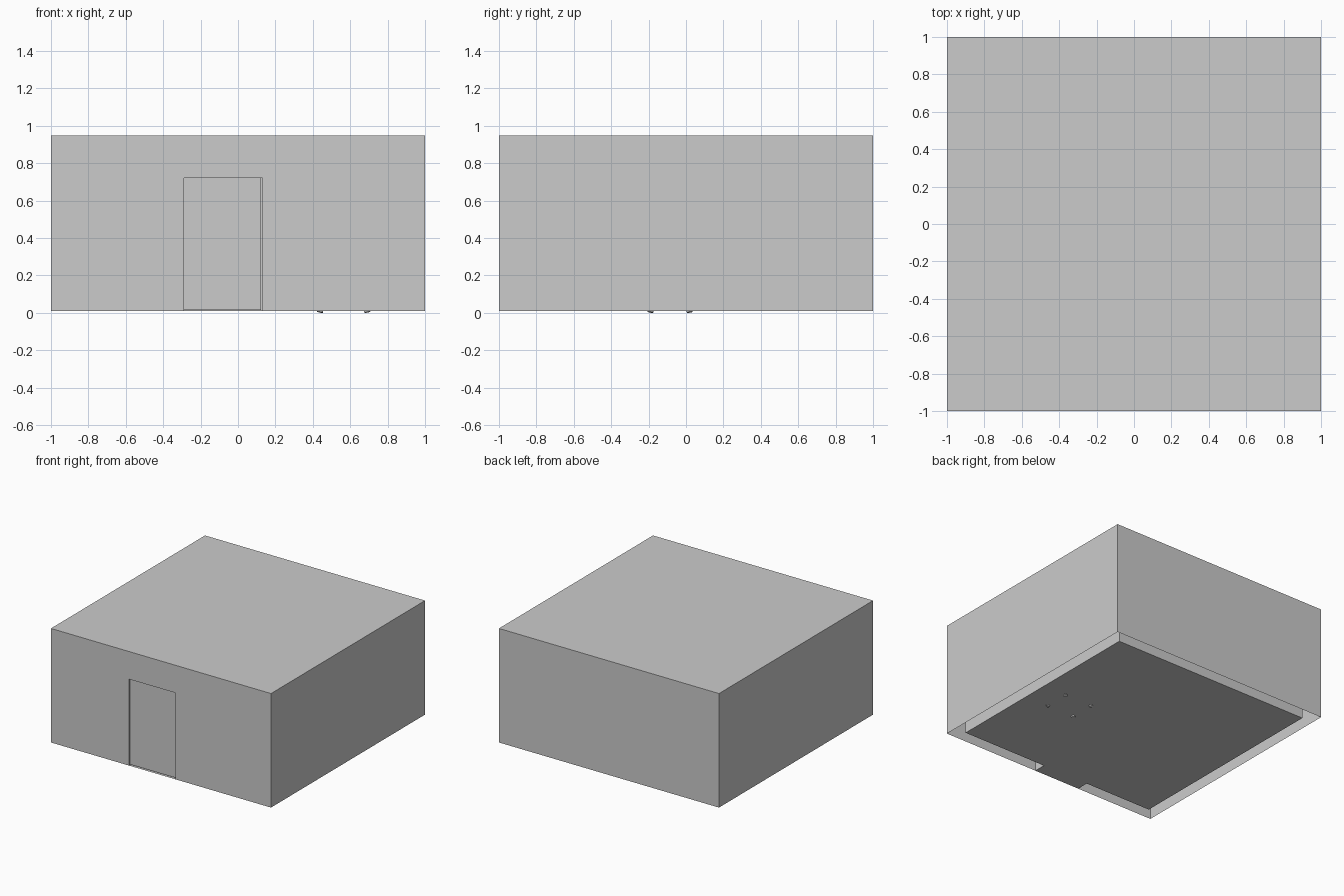
import bpy, bmesh
from mathutils import Vector

if "Cube" in bpy.data.objects:
    bpy.data.objects.remove(bpy.data.objects["Cube"])

BOTTOM, TOP = 0.01, 0.947          # room height range
OUT, INN, CEIL = 1.0, 0.9, 0.85    # outer / inner half widths, ceiling height
DL, DR, DT = -0.29, 0.13, 0.72     # doorway left, right, top


def mesh_object(name, bm):
    me = bpy.data.meshes.new(name)
    bm.to_mesh(me)
    bm.free()
    ob = bpy.data.objects.new(name, me)
    bpy.context.collection.objects.link(ob)
    return ob


def quad(bm, *pts):
    bm.faces.new([bm.verts.new(p) for p in pts])


def box(name, lo, hi):
    bm = bmesh.new()
    bmesh.ops.create_cube(bm, size=1)
    lo, hi = Vector(lo), Vector(hi)
    for v in bm.verts:
        v.co = (lo + hi) / 2 + Vector(a * b for a, b in zip(v.co, hi - lo))
    return mesh_object(name, bm)


def rod(name, a, b, r1, r2, sides=12):
    a, b = Vector(a), Vector(b)
    bm = bmesh.new()
    bmesh.ops.create_cone(bm, cap_ends=True, segments=sides, radius1=r1,
                          radius2=r2, depth=(b - a).length)
    q = (b - a).to_track_quat('Z', 'Y')
    for v in bm.verts:
        v.co = q @ v.co + (a + b) / 2
    for f in bm.faces:
        f.smooth = len(f.verts) == 4
    return mesh_object(name, bm)


def wall_skin(bm, h, top):
    """Three plain sides, a lid, and a front side with the doorway cut out."""
    z = BOTTOM
    for p, q in (((h, -h), (h, h)), ((h, h), (-h, h)), ((-h, h), (-h, -h))):
        quad(bm, (*p, z), (*q, z), (*q, top), (*p, top))
    quad(bm, (-h, -h, top), (h, -h, top), (h, h, top), (-h, h, top))
    for x0, x1, z0, z1 in ((-h, DL, z, DT), (DR, h, z, DT),
                           (-h, DL, DT, top), (DL, DR, DT, top), (DR, h, DT, top)):
        quad(bm, (x0, -h, z0), (x1, -h, z0), (x1, -h, z1), (x0, -h, z1))


# Room: outer skin open below, inner skin with floor, doorway lining
bm = bmesh.new()
wall_skin(bm, OUT, TOP)
inner = bmesh.new()
wall_skin(inner, INN, CEIL)
quad(inner, (-INN, -INN, BOTTOM), (-INN, INN, BOTTOM), (INN, INN, BOTTOM), (INN, -INN, BOTTOM))
for f in inner.faces:
    quad(bm, *[v.co for v in reversed(f.verts)])
inner.free()
loop = [(DL, BOTTOM), (DR, BOTTOM), (DR, DT), (DL, DT)]
for (x0, z0), (x1, z1) in zip(loop, loop[1:] + loop[:1]):
    quad(bm, (x0, -OUT, z0), (x1, -OUT, z1), (x1, -INN, z1), (x0, -INN, z0))
bmesh.ops.remove_doubles(bm, verts=bm.verts, dist=1e-5)
mesh_object("room_walls", bm)

# Door leaf, set slightly back in the opening
box("door", (DL, -OUT + 0.012, BOTTOM + 0.006), (DR - 0.006, -OUT + 0.06, DT))

# Chair whose splayed feet poke just through the floor
CX, CY, SEAT = 0.565, -0.085, 0.17
for sx in (-1, 1):
    for sy in (-1, 1):
        rod("chair_leg", (CX + sx * 0.127, CY + sy * 0.105, 0.003),
            (CX + sx * 0.095, CY + sy * 0.08, SEAT), 0.016, 0.014)
box("chair_seat", (CX - 0.12, CY - 0.11, SEAT), (CX + 0.12, CY + 0.11, SEAT + 0.03))
for sy in (-1, 1):
    rod("chair_back_post", (CX + 0.105, CY + sy * 0.09, SEAT + 0.02),
        (CX + 0.135, CY + sy * 0.09, 0.36), 0.011, 0.011)
box("chair_backrest", (CX + 0.112, CY - 0.11, 0.27), (CX + 0.138, CY + 0.11, 0.36))
